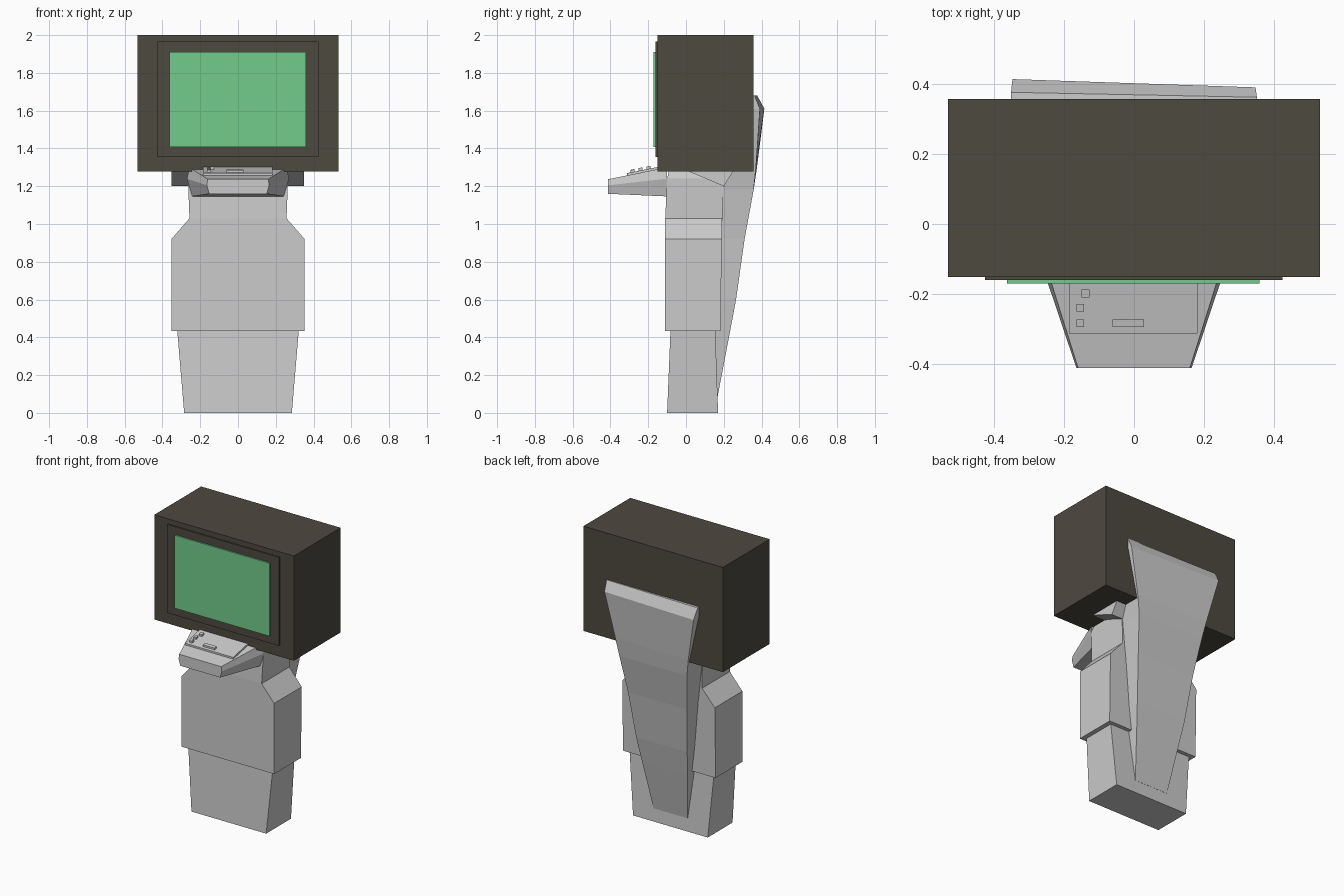
import bpy, bmesh
from mathutils import Vector

if "Cube" in bpy.data.objects:
    bpy.data.objects.remove(bpy.data.objects["Cube"])


def mat(name, rgb):
    m = bpy.data.materials.new(name)
    m.diffuse_color = (*rgb, 1)
    m.use_nodes = True
    m.node_tree.nodes["Principled BSDF"].inputs["Base Color"].default_value = m.diffuse_color
    return m


GREY = mat("light_grey", (0.60, 0.60, 0.60))
DARK = mat("dark_brown", (0.076, 0.067, 0.051))
GREEN = mat("screen_green", (0.17, 0.60, 0.26))


def loft(name, rings, material):
    """Join equal-length rings of points into a closed solid."""
    bm = bmesh.new()
    vs = [[bm.verts.new(p) for p in r] for r in rings]
    n = len(vs[0])
    for a, b in zip(vs, vs[1:]):
        for i in range(n):
            j = (i + 1) % n
            bm.faces.new((a[i], a[j], b[j], b[i]))
    bm.faces.new(vs[0][::-1])
    bm.faces.new(vs[-1])
    bmesh.ops.recalc_face_normals(bm, faces=bm.faces)
    me = bpy.data.meshes.new(name)
    bm.to_mesh(me)
    bm.free()
    me.materials.append(material)
    ob = bpy.data.objects.new(name, me)
    bpy.context.collection.objects.link(ob)
    return ob


def stack(name, levels, material):
    """Rectangular sections given as (z, half width, front y, back y)."""
    return loft(name, [[(-w, f, z), (w, f, z), (w, b, z), (-w, b, z)]
                       for z, w, f, b in levels], material)


def box(name, x0, x1, y0, y1, z0, z1, material):
    return loft(name, [[(x0, y0, z), (x1, y0, z), (x1, y1, z), (x0, y1, z)]
                       for z in (z0, z1)], material)


# monitor housing with bezel and screen
box("monitor_housing", -0.532, 0.532, -0.152, 0.358, 1.278, 2.0, DARK)
box("monitor_bezel", -0.427, 0.425, -0.161, -0.14, 1.355, 1.965, DARK)
box("screen", -0.363, 0.36, -0.171, -0.15, 1.408, 1.911, GREEN)

# pedestal and body
stack("pedestal_base", [(0, 0.285, -0.10, 0.17), (0.44, 0.322, -0.082, 0.155)], GREY)
stack("body", [(0.433, 0.353, -0.11, 0.182), (0.92, 0.353, -0.11, 0.19),
               (1.03, 0.257, -0.11, 0.192), (1.24, 0.265, -0.10, 0.20),
               (1.285, 0.25, -0.09, 0.15)], GREY)

# wedge bracket below the monitor
loft("monitor_bracket", [[(x, 0.01, 1.28), (x, 0.20, 1.20), (x, 0.25, 1.28)]
                         for x in (-0.353, 0.35)], GREY)

# leaning back support: z, half width, front y, back y, twist
support = [(0.09, 0.13, 0.15, 0.168, 0), (0.43, 0.173, 0.14, 0.233, 0),
           (0.60, 0.195, 0.17, 0.265, 0), (0.92, 0.225, 0.18, 0.31, 0),
           (1.18, 0.258, 0.19, 0.358, 0), (1.30, 0.28, 0.25, 0.373, 0.01),
           (1.61, 0.348, 0.33, 0.403, 0.034), (1.68, 0.352, 0.34, 0.37, 0.02)]
loft("back_support", [[(-w, f, z), (w, f, z), (w, b - t * w, z), (-w, b + t * w, z)]
                      for z, w, f, b, t in support], GREY)

# control console: six-sided sections from front to back
console = [(-0.412, 0.152, 0.165, 0.160, 1.160, 1.205, 1.237),
           (-0.10, 0.243, 0.270, 0.258, 1.146, 1.240, 1.300)]
loft("control_console", [[(-a, y, z0), (a, y, z0), (b, y, z1),
                          (c, y, z2), (-c, y, z2), (-b, y, z1)]
                         for y, a, b, c, z0, z1, z2 in console], GREY)


def on_console(name, x0, x1, y0, y1, base, top):
    """Block that follows the slope of the console top."""
    def surf(y):
        return 1.237 + (y + 0.412) * 0.202
    return loft(name, [[(x, y, surf(y) + h) for x, y in
                        ((x0, y0), (x1, y0), (x1, y1), (x0, y1))]
                       for h in (base, top)], GREY)


# sloped keypad plate, card slot and buttons
on_console("keypad_plate", -0.186, 0.182, -0.313, -0.145, -0.01, 0.012)
on_console("card_slot", -0.061, 0.029, -0.295, -0.273, 0.0, 0.024)
for i, (x, y) in enumerate([(-0.154, -0.284), (-0.154, -0.240), (-0.139, -0.199)]):
    on_console(f"button_{i + 1}", x - 0.011, x + 0.011, y - 0.011, y + 0.011, 0.0, 0.026)
